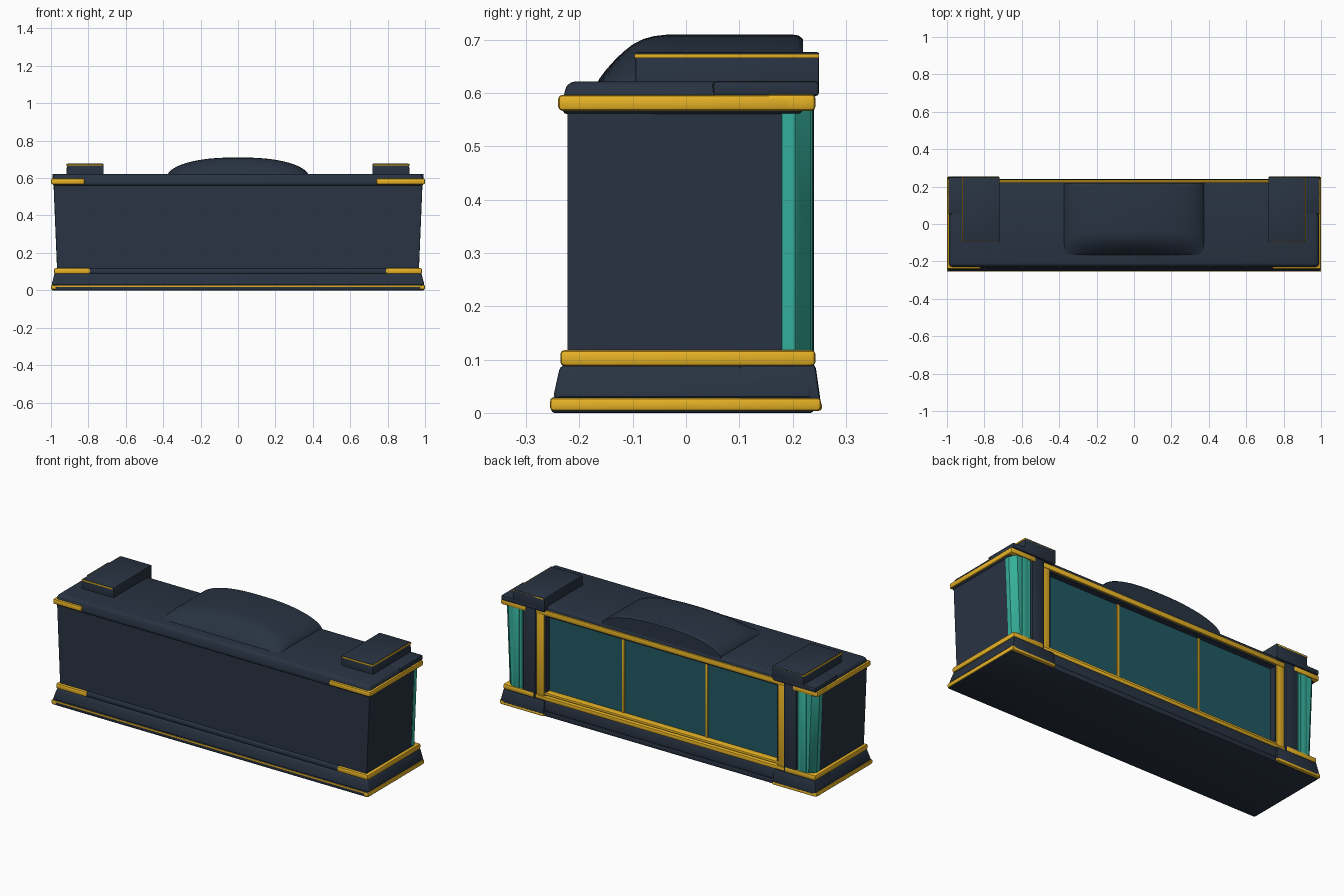
import bpy, bmesh, math

if "Cube" in bpy.data.objects:
    bpy.data.objects.remove(bpy.data.objects["Cube"])


def material(name, hexcode):
    def lin(c):
        return c / 12.92 if c <= 0.04045 else ((c + 0.055) / 1.055) ** 2.4
    m = bpy.data.materials.new(name)
    rgb = [lin(int(hexcode[i:i + 2], 16) / 255) for i in (0, 2, 4)]
    m.diffuse_color = (*rgb, 1)
    m.use_nodes = True
    m.node_tree.nodes["Principled BSDF"].inputs["Base Color"].default_value = m.diffuse_color
    return m


DARK = material("dark_slate", "283342")
GOLD = material("gold_trim", "EAB526")
PANEL = material("deep_teal_panel", "215A62")
TEAL = material("bright_teal", "36B09C")


def finish(bm, name, mats, angle=35):
    bmesh.ops.recalc_face_normals(bm, faces=bm.faces)
    me = bpy.data.meshes.new(name)
    bm.to_mesh(me)
    bm.free()
    for m in mats:
        me.materials.append(m)
    ob = bpy.data.objects.new(name, me)
    bpy.context.collection.objects.link(ob)
    bpy.ops.object.select_all(action='DESELECT')
    ob.select_set(True)
    bpy.context.view_layer.objects.active = ob
    bpy.ops.object.shade_smooth_by_angle(angle=math.radians(angle))
    return ob


def block(name, x, y, z, mat, bevel=0.0, top_x=None, top_y=None, side=1, seg=2):
    """Box from (min, max) ranges, with an optional different top rectangle."""
    bm = bmesh.new()
    rings = []
    for (xr, yr, h) in ((x, y, z[0]), (top_x or x, top_y or y, z[1])):
        rings.append([bm.verts.new((side * xr[i], yr[j], h))
                      for i, j in ((0, 0), (1, 0), (1, 1), (0, 1))])
    lo, hi = rings
    bm.faces.new(lo)
    bm.faces.new(hi)
    for k in range(4):
        n = (k + 1) % 4
        bm.faces.new((lo[k], lo[n], hi[n], hi[k]))
    bmesh.ops.recalc_face_normals(bm, faces=bm.faces)
    if bevel:
        bmesh.ops.bevel(bm, geom=bm.edges[:], offset=bevel, segments=seg,
                        profile=0.5, affect='EDGES', clamp_overlap=True)
    return finish(bm, name, [mat])


# main carcass, plinth and crown running the full width
block("body", (-.965, .965), (-.222, .18), (.08, .58), DARK, top_x=(-.986, .986))
block("foot", (-.996, .996), (-.253, .24), (0, .03), DARK, .006)
block("front_foot_line", (-.98, .98), (-.2545, -.2), (.018, .027), GOLD, .001)
block("plinth", (-.998, .998), (-.25, .24), (.026, .09), DARK, .01,
      top_x=(-.98, .98), top_y=(-.236, .236), seg=3)
block("plinth_ledge", (-.972, .972), (-.232, .215), (.085, .118), DARK, .012, seg=3)
block("crown", (-.996, .996), (-.236, .222), (.56, .622), DARK, .016,
      top_x=(-.984, .984), top_y=(-.224, .222), seg=3)

# end parts, mirrored left and right
for s, tag in ((-1, "left"), (1, "right")):
    block(tag + "_foot_trim", (.97, 1.0), (-.255, .253), (.004, .028), GOLD, .006, side=s)
    block(tag + "_foot_back_trim", (.72, .995), (.2, .255), (.004, .02), GOLD, .005, side=s)
    block(tag + "_post_plinth", (.72, .998), (.1, .254), (.012, .09), DARK, .006,
          top_x=(.725, .982), top_y=(.1, .243), side=s)
    block(tag + "_lower_trim", (.79, .984), (-.236, .243), (.088, .118), GOLD, .008, side=s)
    block(tag + "_upper_trim", (.82 if s < 0 else .74, 1.0), (-.24, .2),
          (.567, .597), GOLD, .008, side=s)
    block(tag + "_upper_back_trim", (.84, 1.0), (.15, .243), (.567, .598), GOLD, .008, side=s)
    block(tag + "_end_wall", (.74, .965), (.1, .204), (.08, .58), DARK, side=s,
          top_x=(.74, .986))
    block(tag + "_post", (.785, .862), (.15, .24), (.03, .61), DARK, .004, side=s)
    # teal corner column with a wide chamfer
    block(tag + "_light_column", (.84, .966), (.15, .235), (.075, .605), TEAL, .03,
          top_x=(.84, .988), side=s, seg=1)
    block(tag + "_column_rib", (.885, .925), (.22, .238), (.1, .58), TEAL, .004, side=s)
    # raised cap with a gold line near the top of its outer and front sides
    block(tag + "_post_crown", (.72, .993), (.05, .25), (.594, .623), DARK, .008, side=s)
    block(tag + "_cap", (.718, .92), (-.095, .25), (.6, .677), DARK, .004, side=s,
          top_x=(.718, .914))
    block(tag + "_cap_line", (.725, .9185), (-.0965, .25), (.666, .674), GOLD, .001, side=s)
    # upright of the gold frame on the back, with its dark inner reveal
    block(tag + "_frame_upright", (.737, .787), (.17, .228), (.1, .59), GOLD, .004, side=s)
    block(tag + "_frame_reveal", (.729, .742), (.17, .222), (.1, .58), DARK, side=s)

# back frame rails
block("frame_top_rail", (-.787, .787), (.17, .231), (.568, .598), GOLD, .004)
block("frame_top_reveal", (-.74, .74), (.17, .222), (.56, .572), DARK)
block("frame_bottom_rail", (-.787, .787), (.17, .236), (.086, .108), GOLD, .004)
block("frame_bottom_bead", (-.74, .74), (.17, .224), (.112, .126), GOLD, .003)

# three recessed teal panels with thin gold dividers
for i in range(3):
    cx = (i - 1) * .524
    block("back_panel_%d" % (i + 1), (max(cx - .258, -.735), min(cx + .258, .735)),
          (.178, .187), (.12, .565), PANEL)
for i, cx in enumerate((-.262, .262)):
    block("panel_divider_%d" % (i + 1), (cx - .007, cx + .007), (.175, .192),
          (.12, .565), GOLD, .002)

# arched hump on the top: arch across x, rounded off towards the front
bm = bmesh.new()
NX = 40
stations = [(-.168, 0), (-.162, .12), (-.15, .29), (-.135, .47), (-.118, .65),
            (-.1, .8), (-.08, .91), (-.06, .97), (-.035, 1), (.2, 1),
            (.212, .98), (.22, .9)]
rows = []
for y, t in stations:
    row = []
    for i in range(NX + 1):
        u = -math.cos(math.pi * i / NX)
        arch = max(0, 1 - abs(u) ** 2.5) ** .6
        row.append(bm.verts.new((.375 * u, y, .617 + .093 * arch * t)))
    rows.append(row)
for a, b in zip(rows, rows[1:]):
    for i in range(NX):
        bm.faces.new((a[i], a[i + 1], b[i + 1], b[i]))
base = [bm.verts.new((v.co.x, v.co.y, .6)) for v in rows[-1]]
for i in range(NX):
    bm.faces.new((rows[-1][i], rows[-1][i + 1], base[i + 1], base[i]))
finish(bm, "arched_hump", [DARK], 28)
